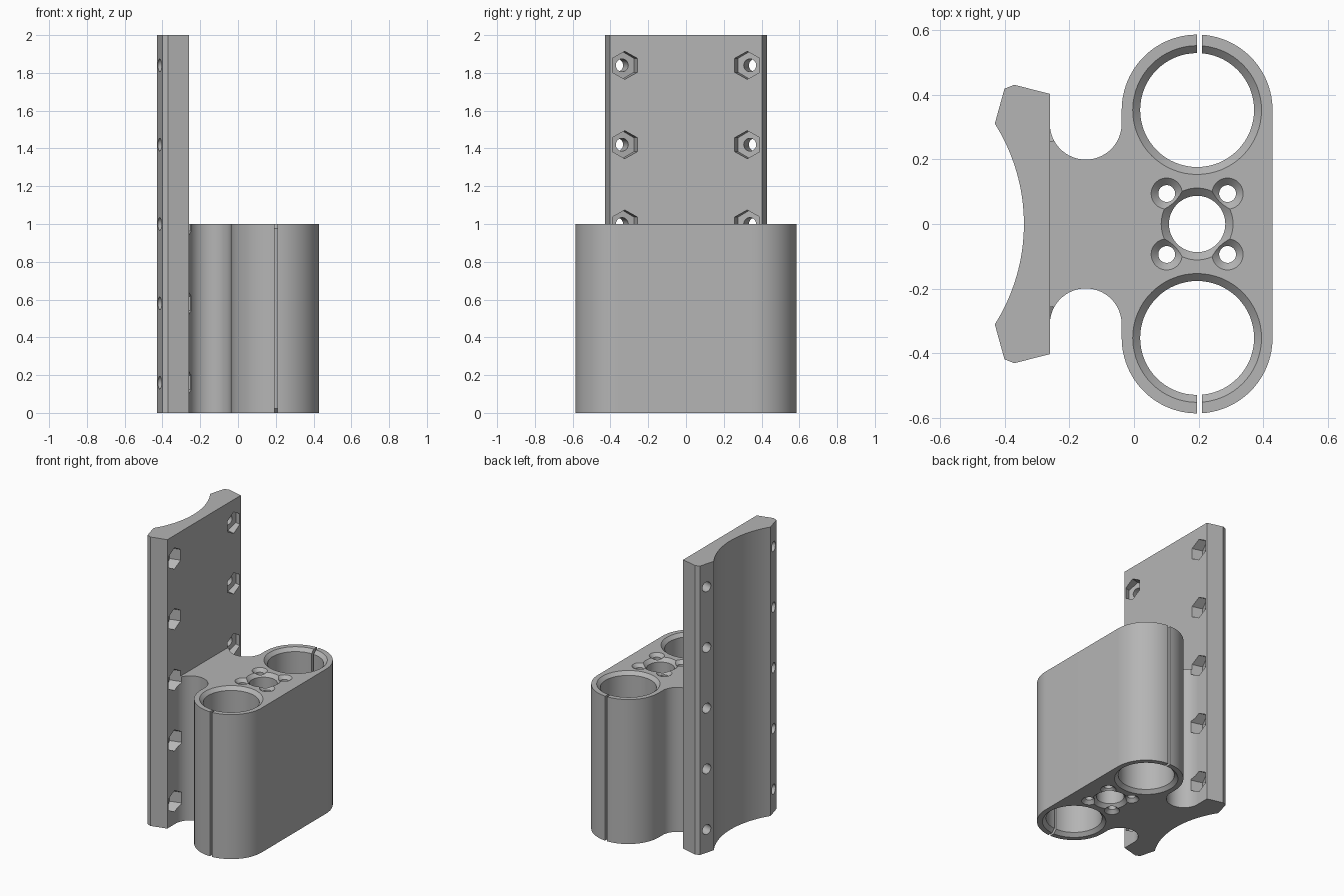
import bpy, bmesh, math
from mathutils import Matrix, Vector

cube = bpy.data.objects.get("Cube")
if cube:
    bpy.data.objects.remove(cube, do_unlink=True)

grey = bpy.data.materials.new("plain_grey")
grey.use_nodes = True
colour = (0.46, 0.46, 0.46, 1)
grey.diffuse_color = colour
grey.node_tree.nodes["Principled BSDF"].inputs["Base Color"].default_value = colour


def arc(cx, cy, r, start, end, steps):
    angles = [math.radians(start + (end - start) * i / steps) for i in range(steps + 1)]
    return [(cx + r * math.cos(a), cy + r * math.sin(a)) for a in angles]


def loft(name, rings):
    """Closed solid skinned through a list of equal-length rings."""
    bm = bmesh.new()
    loops = [[bm.verts.new(p) for p in ring] for ring in rings]
    n = len(loops[0])
    for low, high in zip(loops, loops[1:]):
        for i in range(n):
            j = (i + 1) % n
            bm.faces.new((low[i], low[j], high[j], high[i]))
    bm.faces.new(loops[0][::-1])
    bm.faces.new(loops[-1])
    bmesh.ops.recalc_face_normals(bm, faces=bm.faces)
    mesh = bpy.data.meshes.new(name)
    bm.to_mesh(mesh)
    bm.free()
    mesh.materials.append(grey)
    obj = bpy.data.objects.new(name, mesh)
    bpy.context.collection.objects.link(obj)
    return obj


def extrude(name, outline, z0, z1):
    return loft(name, [[(x, y, z) for x, y in outline] for z in (z0, z1)])


def mirrored(half):
    """Outline from its -y half, going from -y to +y and back."""
    return half + [(x, -y) for x, y in reversed(half)]


def rod(start, direction, length, radius, sides, turn=0):
    """Prism along a level direction; first corner points up when turn is 0."""
    d = Vector(direction).normalized()
    side = Vector((-d.y, d.x, 0))
    rings = []
    for t in (0, length):
        ring = []
        for i in range(sides):
            a = turn + math.tau * i / sides
            ring.append(Vector(start) + d * t
                        + radius * (side * math.sin(a) + Vector((0, 0, math.cos(a)))))
        rings.append(ring)
    return loft("cutter", rings)


def bore(x, y, r, c):
    """Through-hole cutter, chamfered by c at both ends."""
    e = 0.01
    levels = [(-e, r + c + e), (c, r), (1 - c, r), (1 + e, r + c + e)]
    return loft("cutter", [[(px, py, z) for px, py in arc(x, y, rr, 0, 360, 64)[:-1]]
                           for z, rr in levels])


def cut(cutter, *targets):
    for target in targets:
        mod = target.modifiers.new("cut", "BOOLEAN")
        mod.operation = "DIFFERENCE"
        mod.solver = "EXACT"
        mod.object = cutter
        bpy.context.view_layer.objects.active = target
        bpy.ops.object.modifier_apply(modifier=mod.name)
    bpy.data.objects.remove(cutter, do_unlink=True)


# Tall mounting plate with a concave back
FACE_X = -0.26
hollow_r = 0.579
sweep = math.degrees(math.asin(0.31 / hollow_r))
hollow = arc(-0.34 - hollow_r, 0, hollow_r, sweep, -sweep, 32)
rim = [(-0.40, -0.418), (-0.37, -0.43), (FACE_X, -0.402)]
plate = extrude("mounting_plate", hollow + mirrored(rim), 0, 2)

# Twin tube holder with necked web
MID_X, TUBE_Y = 0.195, 0.352
half = arc(-0.149, -0.31, 0.111, 180, 0, 32) + arc(MID_X, -TUBE_Y, 0.233, 180, 360, 48)
holder = extrude("tube_holder", mirrored(half), 0, 1)

# Tube bores, centre bore and four screw bores
for s in (-1, 1):
    cut(bore(MID_X, s * TUBE_Y, 0.176, 0.023), holder)
cut(bore(MID_X, 0, 0.087, 0.024), holder)
for sx in (-1, 1):
    for sy in (-1, 1):
        cut(bore(MID_X + sx * 0.094, sy * 0.094, 0.026, 0.022), holder)

# Clamping slits through the outer tube walls
for s in (-1, 1):
    slit = [(0.194, s * 0.45), (0.21, s * 0.45), (0.21, s * 0.65), (0.194, s * 0.65)]
    cut(extrude("cutter", slit, -0.1, 1.1), holder)

# Slanted bolt holes with hexagonal nut pockets
for s in (-1, 1):
    for i in range(5):
        z = 0.16 + 0.42 * i
        axis = Vector((0.965, -s * 0.263, 0)).normalized()
        middle = Vector((-0.415, s * 0.366, z))
        cut(rod(middle - axis * 0.05, axis, 0.2, 0.034, 32), plate)
        cut(rod(middle + axis * 0.105, axis, 0.083, 0.074, 6), plate, holder)

# Smooth curved walls, keep crisp edges
for obj in (plate, holder):
    bpy.ops.object.select_all(action="DESELECT")
    obj.select_set(True)
    bpy.context.view_layer.objects.active = obj
    bpy.ops.object.shade_smooth_by_angle(angle=math.radians(25))
